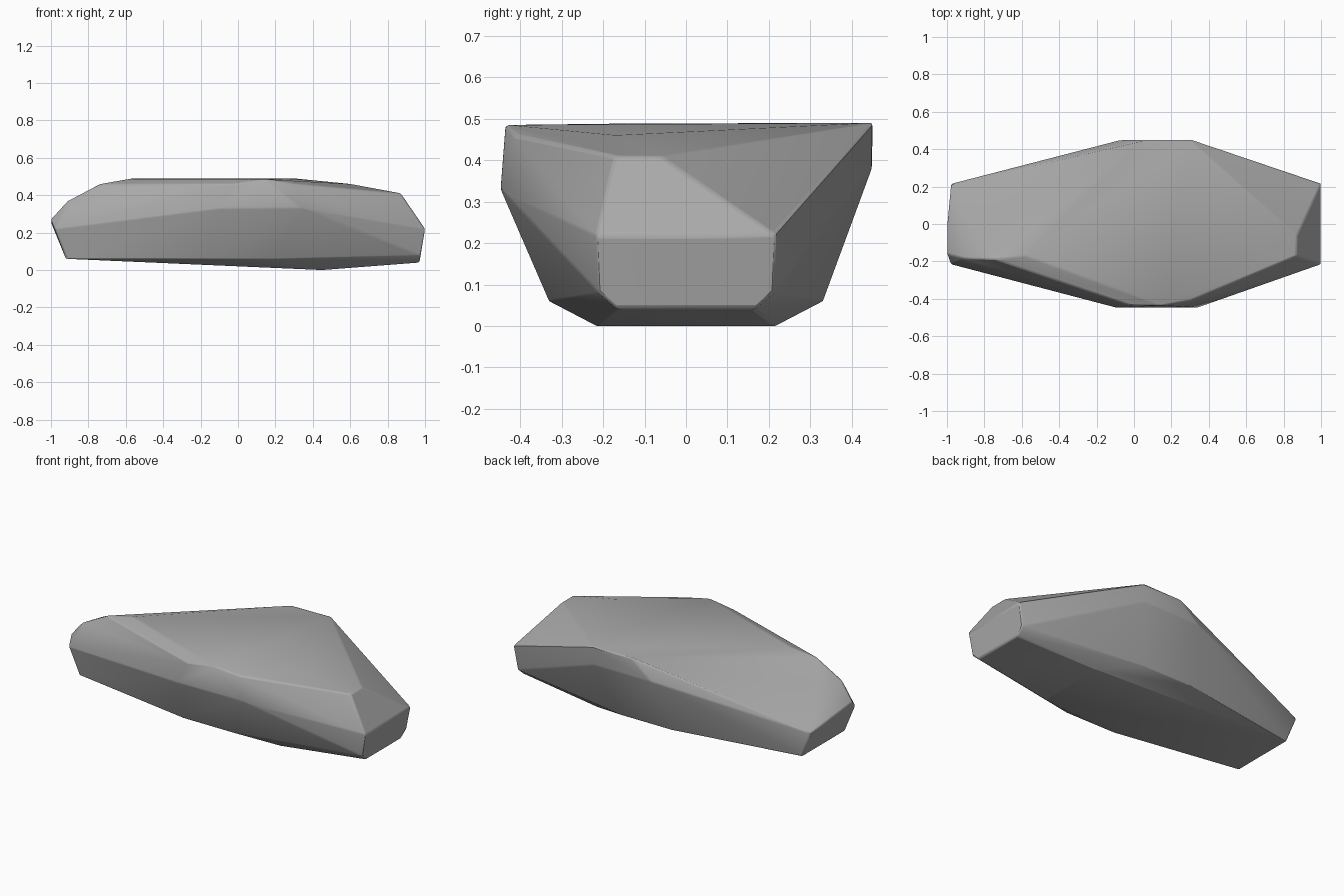
import bpy, bmesh, math

old = bpy.data.objects.get("Cube")
if old:
    bpy.data.objects.remove(old, do_unlink=True)

stone = bpy.data.materials.new("grey stone")
stone.use_nodes = True
stone.diffuse_color = (0.4, 0.4, 0.4, 1)
stone.node_tree.nodes["Principled BSDF"].inputs["Base Color"].default_value = (0.4, 0.4, 0.4, 1)

# Mirrored corners along the underside and both ends: x, half width, z
paired = [
    (0.45, 0.215, 0.0),
    (0.2, 0.33, 0.06), (-0.14, 0.33, 0.06),
    (0.97, 0.165, 0.04), (0.975, 0.21, 0.08), (1.0, 0.215, 0.22),
    (-0.92, 0.2, 0.06), (-0.98, 0.215, 0.22),
]
points = [(x, side * y, z) for x, y, z in paired for side in (-1, 1)]

# Front shoulder
points += [(-0.1, -0.447, 0.33), (0.34, -0.447, 0.33),
           (-0.02, -0.435, 0.46), (0.15, -0.435, 0.485), (0.3, -0.41, 0.46)]
# Back shoulder
points += [(0.3, 0.448, 0.38), (-0.08, 0.448, 0.38),
           (0.3, 0.452, 0.49), (0.05, 0.45, 0.488)]
# Sloping right-hand crest
points += [(0.6, -0.17, 0.46), (0.87, -0.17, 0.41), (0.87, -0.06, 0.41)]
# Pointed left-hand crest
points += [(-0.58, -0.17, 0.488), (-0.74, -0.19, 0.46), (-0.91, -0.185, 0.37),
           (-0.86, -0.05, 0.37), (-1.0, 0.0, 0.255), (-1.0, -0.16, 0.27)]

# Chipped boulder wrapped around its corners
bm = bmesh.new()
for p in points:
    bm.verts.new(p)
hull = bmesh.ops.convex_hull(bm, input=bm.verts)
loose = {g for g in hull["geom_interior"] + hull["geom_unused"]
         if isinstance(g, bmesh.types.BMVert) and g.is_valid}
bmesh.ops.delete(bm, geom=list(loose), context="VERTS")
bmesh.ops.dissolve_limit(bm, angle_limit=math.radians(1.5),
                         verts=bm.verts, edges=bm.edges)
bmesh.ops.recalc_face_normals(bm, faces=bm.faces)
mesh = bpy.data.meshes.new("boulder")
bm.to_mesh(mesh)
bm.free()
mesh.materials.append(stone)
boulder = bpy.data.objects.new("boulder", mesh)
bpy.context.collection.objects.link(boulder)

# Slightly worn edges
bevel = boulder.modifiers.new("worn edges", "BEVEL")
bevel.width = 0.008
bevel.segments = 2
bevel.limit_method = "ANGLE"
bevel.angle_limit = math.radians(18)

bpy.ops.object.select_all(action="DESELECT")
boulder.select_set(True)
bpy.context.view_layer.objects.active = boulder
bpy.ops.object.shade_smooth_by_angle(angle=math.radians(30))
